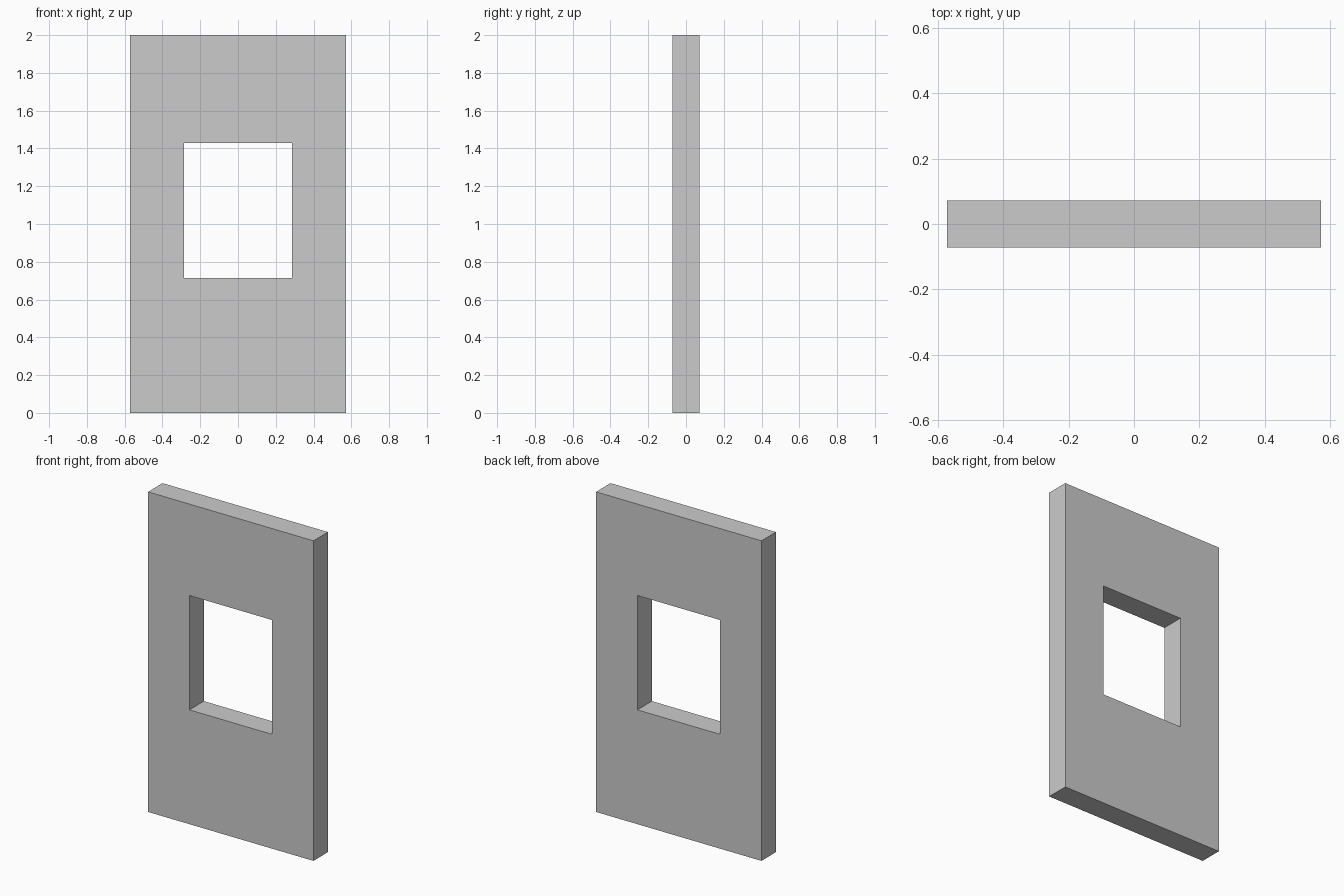
import bpy
import bmesh

if "Cube" in bpy.data.objects:
    bpy.data.objects.remove(bpy.data.objects["Cube"])

U = 2 / 7          # module: the wall is 4 x 7 modules, half a module thick
THICK = U / 2


def rectangle(bm, half_width, z0, z1):
    """Four corners in the front plane, counter-clockwise seen from the front."""
    corners = [(-half_width, z0), (half_width, z0), (half_width, z1), (-half_width, z1)]
    return [bm.verts.new((x, -THICK / 2, z)) for x, z in corners]


# Wall panel: ring of four faces around the window opening
bm = bmesh.new()
outer = rectangle(bm, 2 * U, 0, 7 * U)
inner = rectangle(bm, U, 2.5 * U, 5 * U)
for i in range(4):
    j = (i + 1) % 4
    bm.faces.new((outer[i], outer[j], inner[j], inner[i]))

# Thickness: extrude the ring to the back, keeping the front faces
ring = bmesh.ops.extrude_face_region(bm, geom=bm.faces[:], use_keep_orig=True)
back = [g for g in ring["geom"] if isinstance(g, bmesh.types.BMVert)]
bmesh.ops.translate(bm, verts=back, vec=(0, THICK, 0))
bmesh.ops.recalc_face_normals(bm, faces=bm.faces[:])

mesh = bpy.data.meshes.new("window_wall")
bm.to_mesh(mesh)
bm.free()
wall = bpy.data.objects.new("window_wall", mesh)
bpy.context.collection.objects.link(wall)
